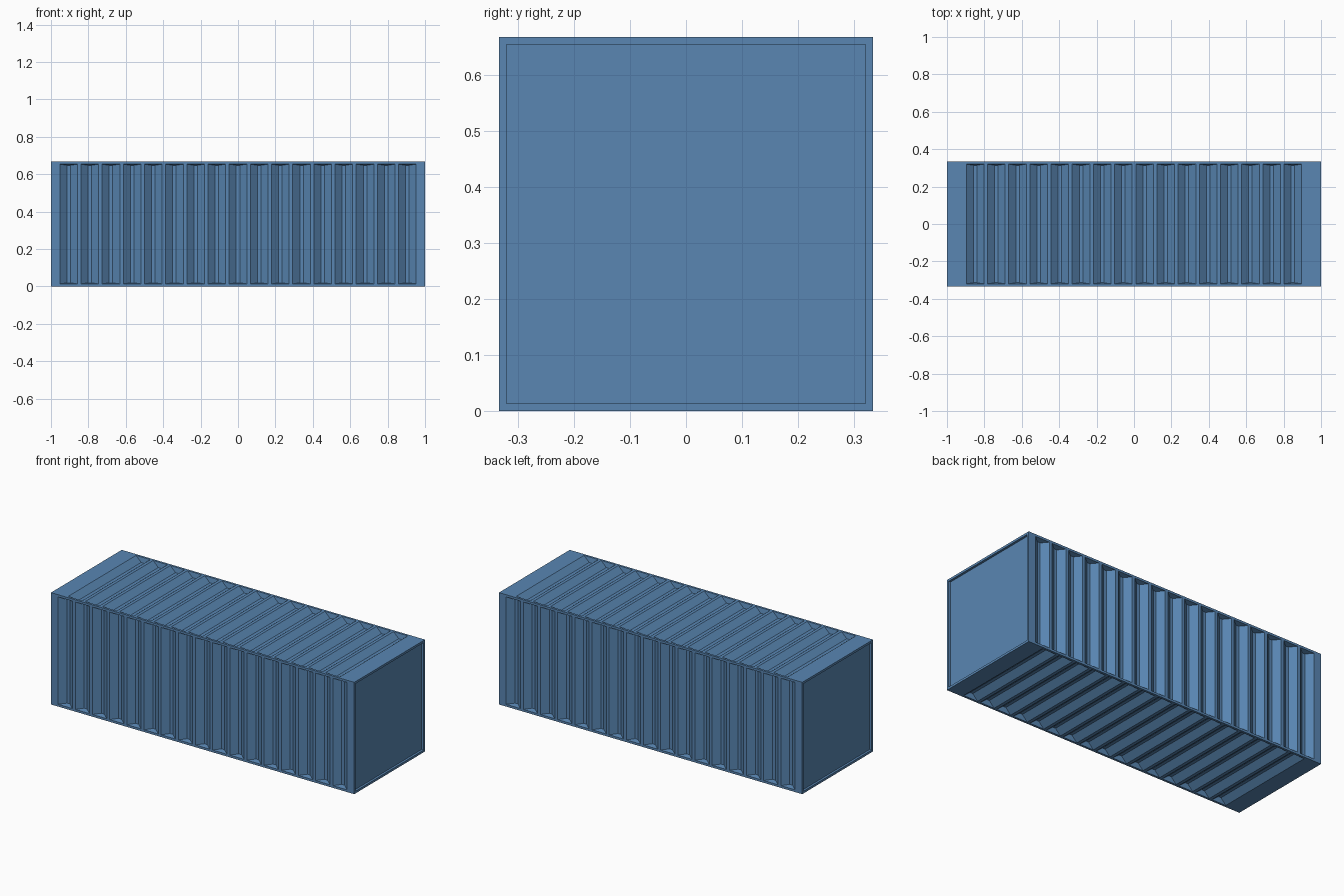
import bpy, bmesh
from math import pi
from mathutils import Matrix, Vector

if "Cube" in bpy.data.objects:
    bpy.data.objects.remove(bpy.data.objects["Cube"])

H = 1 / 3          # half of the square cross-section
RIM = 0.0133       # plain frame around every panel
U = 1.906 / 101    # corrugation unit: ridge 1, slope 2, floor 1, slope 2
DEPTH = 0.03       # groove depth
TAPER = 0.006      # slant of the groove ends
RECESS = 0.0133    # end panel recess

paint = bpy.data.materials.new("blue_paint")
paint.diffuse_color = (0.10, 0.24, 0.45, 1)
paint.use_nodes = True
paint.node_tree.nodes["Principled BSDF"].inputs["Base Color"].default_value = paint.diffuse_color


def finish(name, bm, matrix):
    bmesh.ops.transform(bm, matrix=matrix, verts=bm.verts)
    mesh = bpy.data.meshes.new(name)
    bm.to_mesh(mesh)
    bm.free()
    mesh.materials.append(paint)
    obj = bpy.data.objects.new(name, mesh)
    bpy.context.collection.objects.link(obj)


def corrugated_panel(name, grooves, turn):
    # profile along the length as (x, depth) pairs
    profile = [(-1, 0)]
    for i in range(grooves):
        x = (i - (grooves - 1) / 2) * 6 * U
        profile += [(x - 2.5 * U, 0), (x - 0.5 * U, DEPTH),
                    (x + 0.5 * U, DEPTH), (x + 2.5 * U, 0)]
    profile.append((1, 0))

    bm = bmesh.new()
    columns = []
    for x, d in profile:
        inner = H - RIM - TAPER * d / DEPTH
        rows = [(-H, 0), (RIM - H, 0), (-inner, d),
                (inner, d), (H - RIM, 0), (H, 0)]
        columns.append([bm.verts.new((x, -H + dep, v)) for v, dep in rows])
    for a, b in zip(columns, columns[1:]):
        for r in range(5):
            bm.faces.new((a[r], b[r], b[r + 1], a[r + 1]))
    # collapse the zero-size faces where there is no groove
    bmesh.ops.remove_doubles(bm, verts=bm.verts, dist=1e-5)
    finish(name, bm, Matrix.Translation((0, 0, H)) @ Matrix.Rotation(turn, 4, 'X'))


def end_panel(name, turn):
    # square frame, short recess wall, flat inner panel
    bm = bmesh.new()
    loops = []
    for s, x in [(H, 1), (H - RIM, 1), (H - RIM, 1 - RECESS)]:
        loops.append([bm.verts.new((x, y * s, z * s))
                      for y, z in [(-1, -1), (1, -1), (1, 1), (-1, 1)]])
    for a, b in zip(loops, loops[1:]):
        for i in range(4):
            j = (i + 1) % 4
            bm.faces.new((a[i], a[j], b[j], b[i]))
    bm.faces.new(loops[-1])
    finish(name, bm, Matrix.Translation((0, 0, H)) @ Matrix.Rotation(turn, 4, 'Z'))


# long walls, with roof and floor grooves shifted by half a pitch
corrugated_panel("front_wall", 17, 0)
corrugated_panel("floor", 16, pi / 2)
corrugated_panel("back_wall", 17, pi)
corrugated_panel("roof", 16, -pi / 2)

# recessed ends
end_panel("right_end", 0)
end_panel("left_end", pi)
